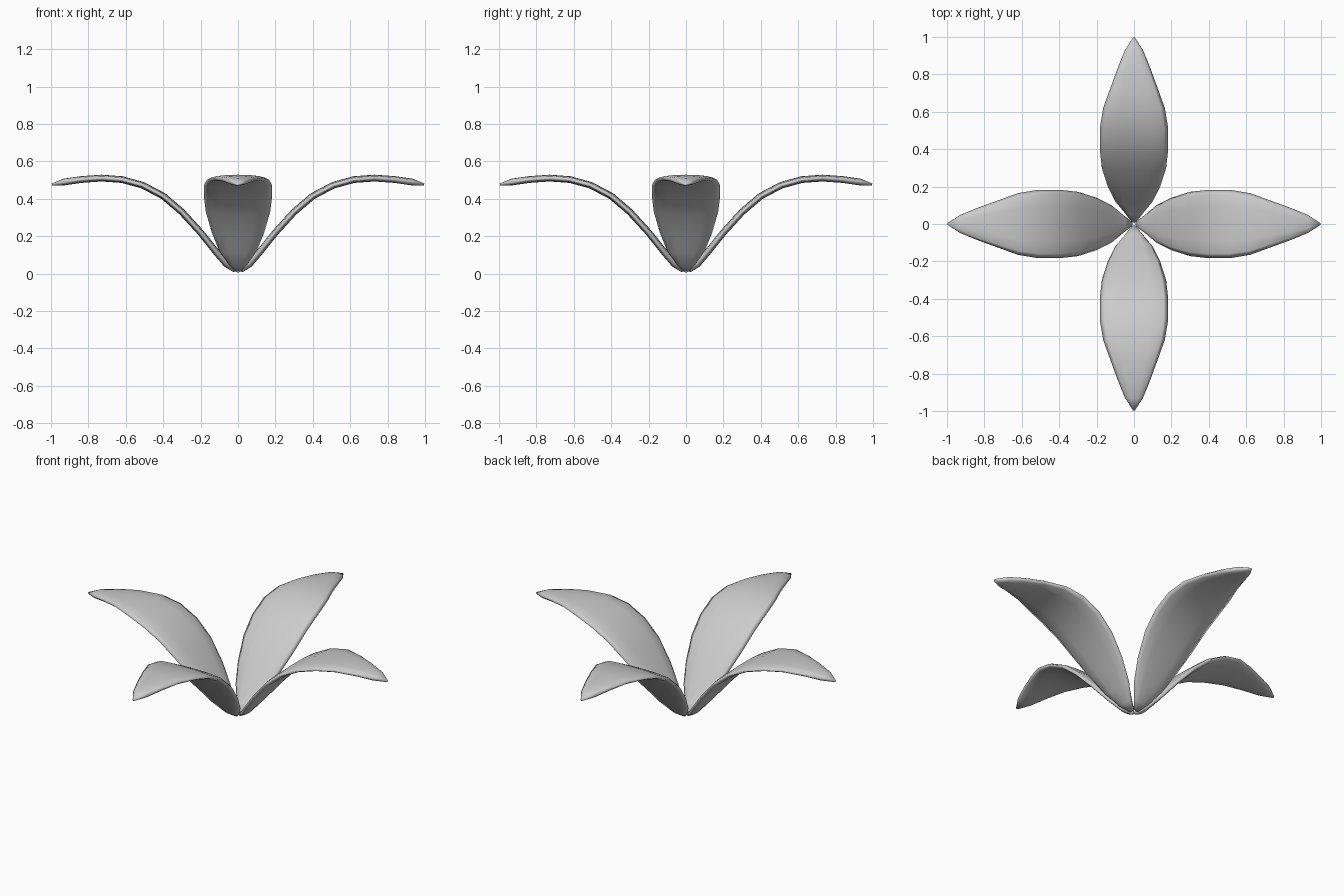
import bpy, bmesh, math
from mathutils import Vector

if "Cube" in bpy.data.objects:
    bpy.data.objects.remove(bpy.data.objects["Cube"])

# Petal stations: radius, height, half width
STATIONS = [(0.015, 0.015, 0.014), (0.06, 0.05, 0.05), (0.12, 0.12, 0.10), (0.20, 0.22, 0.14),
            (0.30, 0.33, 0.172), (0.40, 0.415, 0.183), (0.51, 0.473, 0.183), (0.62, 0.503, 0.165),
            (0.73, 0.511, 0.125), (0.84, 0.503, 0.085), (0.93, 0.49, 0.048), (0.995, 0.476, 0.006)]
SIDES = 12


def make_petal(name, angle):
    bm = bmesh.new()
    rings = []
    for i, (r, z, w) in enumerate(STATIONS):
        a, b = STATIONS[max(i - 1, 0)], STATIONS[min(i + 1, len(STATIONS) - 1)]
        tangent = Vector((b[0] - a[0], 0, b[1] - a[1])).normalized()
        normal = Vector((-tangent.z, 0, tangent.x))
        thick = min(0.018, w * 0.6 + 0.002)
        ring = []
        for k in range(SIDES):
            t = 2 * math.pi * k / SIDES
            s = math.sin(t)
            h = thick * math.copysign(abs(s) ** 0.7, s) if abs(s) > 1e-6 else 0
            p = Vector((r, math.cos(t) * w, z)) + normal * h
            ring.append(bm.verts.new(p))
        rings.append(ring)
    for a, b in zip(rings, rings[1:]):
        for k in range(SIDES):
            n = (k + 1) % SIDES
            bm.faces.new((a[k], a[n], b[n], b[k]))
    bm.faces.new(rings[0])
    bm.faces.new(rings[-1])
    bmesh.ops.recalc_face_normals(bm, faces=bm.faces)
    for f in bm.faces:
        f.smooth = True
    me = bpy.data.meshes.new(name)
    bm.to_mesh(me)
    bm.free()
    ob = bpy.data.objects.new(name, me)
    ob.rotation_euler.z = angle
    bpy.context.collection.objects.link(ob)


# Four petals around the centre
for i, side in enumerate(("right", "back", "left", "front")):
    make_petal("petal_" + side, i * math.pi / 2)
